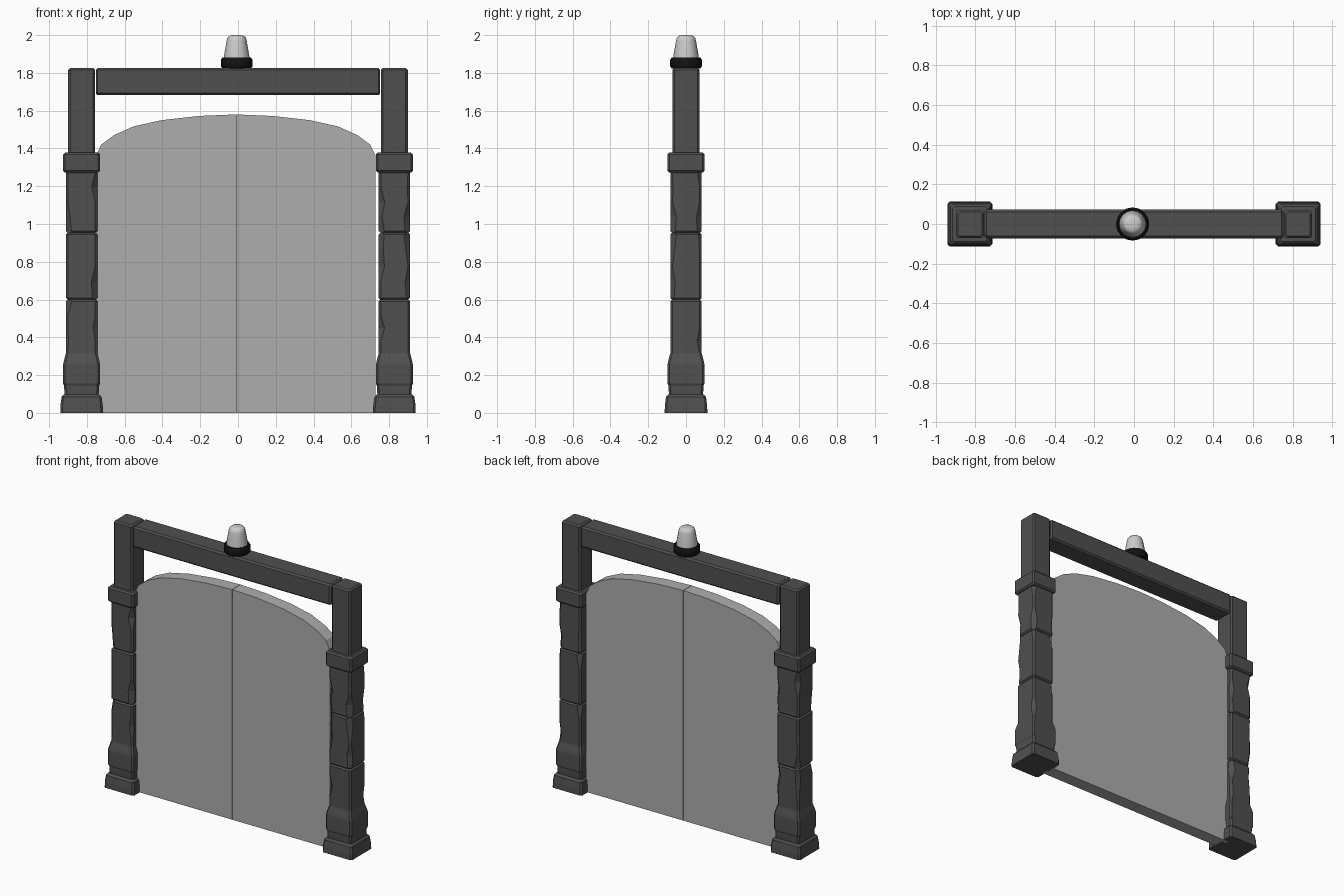
import bpy, bmesh, math, random
from mathutils import Matrix

if "Cube" in bpy.data.objects:
    bpy.data.objects.remove(bpy.data.objects["Cube"])

random.seed(4)


def material(name, v):
    m = bpy.data.materials.new(name)
    m.diffuse_color = (v, v, v, 1)
    m.use_nodes = True
    m.node_tree.nodes["Principled BSDF"].inputs["Base Color"].default_value = m.diffuse_color
    return m


DARK = material("dark_stone", 0.08)
BLACK = material("black_rubber", 0.006)
PANEL = material("door_grey", 0.42)
GLASS = material("lamp_grey", 0.6)


def finish(name, bm, mat, loc=(0, 0, 0)):
    bmesh.ops.recalc_face_normals(bm, faces=bm.faces)
    me = bpy.data.meshes.new(name)
    bm.to_mesh(me)
    bm.free()
    ob = bpy.data.objects.new(name, me)
    ob.location = loc
    me.materials.append(mat)
    bpy.context.collection.objects.link(ob)
    return ob


def skin(bm, rings):
    """Join equal-length point rings into a closed solid."""
    loops = [[bm.verts.new(p) for p in r] for r in rings]
    n = len(loops[0])
    for a, b in zip(loops, loops[1:]):
        for i in range(n):
            j = (i + 1) % n
            bm.faces.new((a[i], a[j], b[j], b[i]))
    bm.faces.new(loops[0][::-1])
    bm.faces.new(loops[-1])


def square_ring(z, h, c, chip=0.0):
    """Square of half-width h with chamfered, optionally chipped corners."""
    pts = []
    for sx, sy in ((1, 1), (-1, 1), (-1, -1), (1, -1)):
        k = c + (chip if random.random() < 0.35 else 0) * random.random()
        pair = [(sx * h, sy * (h - k), z), (sx * (h - k), sy * h, z)]
        pts += pair if sx * sy > 0 else pair[::-1]
    return pts


def block(name, profile, x=0, chip=0.0, along_x=False):
    """Square block from (z, half-width) pairs."""
    bm = bmesh.new()
    last = len(profile) - 1
    skin(bm, [square_ring(z, h, 0.011, chip if 0 < i < last else 0)
              for i, (z, h) in enumerate(profile)])
    if along_x:
        bm.transform(Matrix.Rotation(math.pi / 2, 4, 'Y'))
    return finish(name, bm, DARK, (x, 0, 0))


def bevelled(z0, z1, h, b=0.01, mids=0):
    """Profile of a straight block with bevelled ends."""
    zs = [z0 + b + (z1 - z0 - 2 * b) * i / (mids + 1) for i in range(mids + 2)]
    return [(z0, h - b)] + [(z, h) for z in zs] + [(z1, h - b)]


# two matching posts
for side, x in (("left", -0.828), ("right", 0.828)):
    block(side + "_post_foot", [(0, 0.113), (0.04, 0.112), (0.085, 0.106), (0.098, 0.094)], x)
    block(side + "_post_plinth", [(0.09, 0.09), (0.145, 0.093), (0.155, 0.098),
                                  (0.255, 0.098), (0.275, 0.094), (0.317, 0.083)], x)
    for i, (z0, z1) in enumerate(((0.3, 0.6), (0.6, 0.953), (0.953, 1.28))):
        block(f"{side}_post_shaft_{i + 1}", bevelled(z0, z1, 0.083, 0.009, 3), x, 0.022)
    block(side + "_post_collar", bevelled(1.272, 1.378, 0.098), x)
    block(side + "_post_upper", bevelled(1.36, 1.826, 0.071), x)

# crossbeam
beam = block("crossbeam", bevelled(-0.753, 0.753, 0.072), along_x=True)
beam.location.z = 1.754

# two arched door leaves meeting at the middle
ARCH = [(0, 1.58), (0.195, 1.572), (0.39, 1.55), (0.54, 1.517),
        (0.645, 1.47), (0.712, 1.42), (0.741, 1.36), (0.741, 0), (0, 0)]
for side, s in (("left", -1), ("right", 1)):
    bm = bmesh.new()
    skin(bm, [[(s * (x + 0.0015 * (x == 0)), y, z) for x, z in ARCH] for y in (-0.045, 0.045)])
    finish(side + "_door", bm, PANEL, (-0.012, 0, 0))


# lamp on the beam
def turned(name, profile, mat, n=16):
    bm = bmesh.new()
    skin(bm, [[(r * math.cos(2 * math.pi * i / n), r * math.sin(2 * math.pi * i / n), z)
               for i in range(n)] for r, z in profile])
    ob = finish(name, bm, mat, (-0.007, 0, 0))
    bpy.context.view_layer.objects.active = ob
    ob.select_set(True)
    bpy.ops.object.shade_smooth_by_angle(angle=math.radians(40))
    ob.select_set(False)


turned("lamp_base", [(0.076, 1.824), (0.084, 1.834), (0.084, 1.87), (0.076, 1.881)], BLACK)
turned("lamp_dome", [(0.068, 1.87), (0.067, 1.89), (0.053, 1.97), (0.049, 1.985),
                     (0.039, 1.996), (0.02, 2.0)], GLASS)
